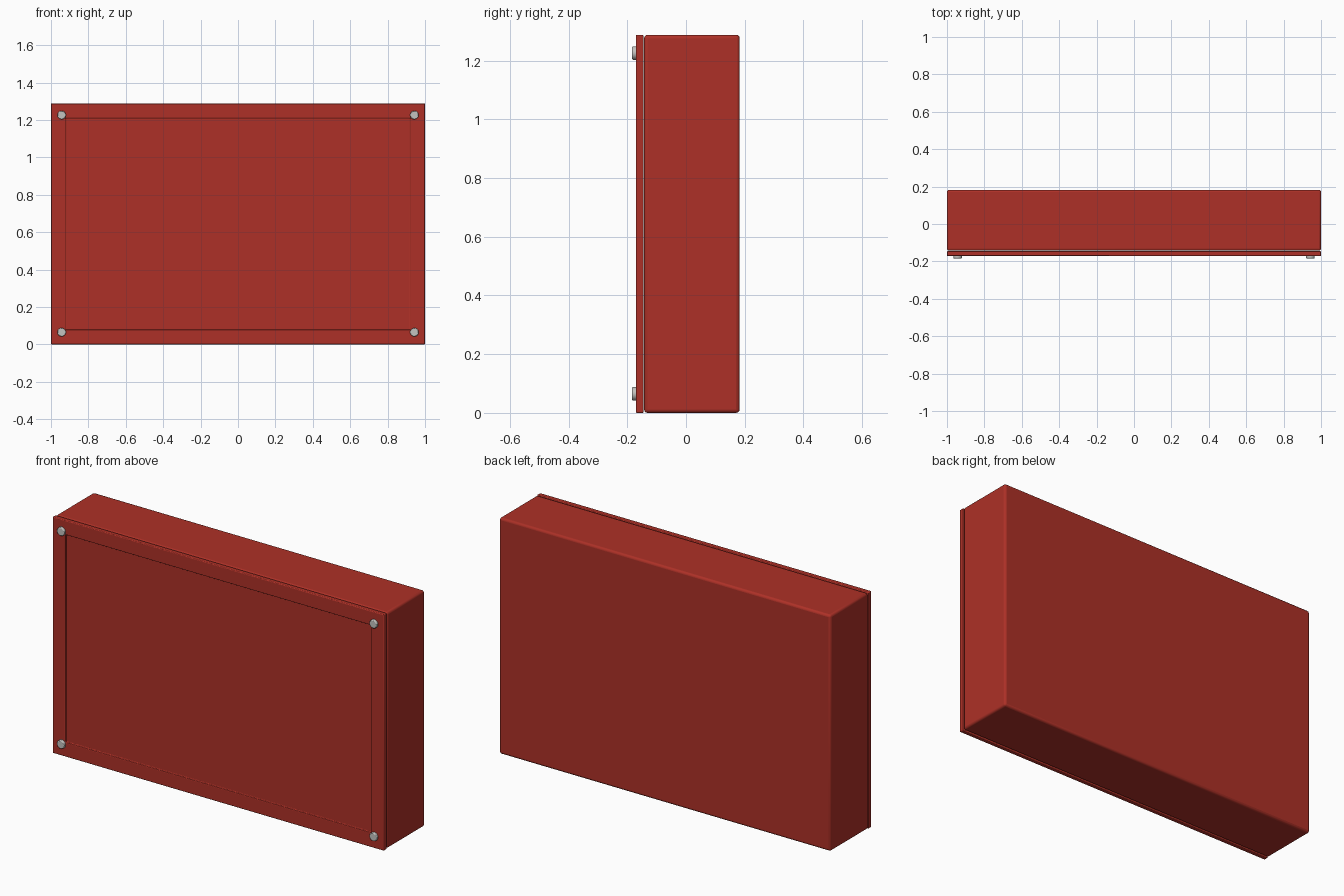
import bpy, bmesh, math
from mathutils import Matrix, Vector

if "Cube" in bpy.data.objects:
    bpy.data.objects.remove(bpy.data.objects["Cube"])


def material(name, rgb):
    m = bpy.data.materials.new(name)
    m.diffuse_color = (*rgb, 1)
    m.use_nodes = True
    m.node_tree.nodes["Principled BSDF"].inputs["Base Color"].default_value = m.diffuse_color
    return m


RED = material("enclosure red", (0.42, 0.03, 0.02))
STEEL = material("screw steel", (0.55, 0.55, 0.53))
H = 1.288


def finish(bm, name, mat, bevel, segments=3):
    bmesh.ops.recalc_face_normals(bm, faces=bm.faces)
    me = bpy.data.meshes.new(name)
    bm.to_mesh(me)
    bm.free()
    me.materials.append(mat)
    ob = bpy.data.objects.new(name, me)
    bpy.context.collection.objects.link(ob)
    mod = ob.modifiers.new("rounded edges", 'BEVEL')
    mod.width, mod.segments = bevel, segments
    mod.limit_method = 'ANGLE'
    mod.angle_limit = math.radians(40)
    bpy.ops.object.select_all(action='DESELECT')
    bpy.context.view_layer.objects.active = ob
    ob.select_set(True)
    bpy.ops.object.shade_smooth_by_angle(angle=math.radians(35))
    return ob


def box(y0, y1):
    bm = bmesh.new()
    bmesh.ops.create_cube(bm, size=1)
    for v in bm.verts:
        v.co = Vector((v.co.x * 2, y0 + (v.co.y + 0.5) * (y1 - y0), (v.co.z + 0.5) * H))
    return bm


# Deep case behind the cover
finish(box(-0.143, 0.183), "case", RED, 0.012)

# Cover plate with a shallow recessed front panel
bm = box(-0.171, -0.145)
front = min(bm.faces, key=lambda f: f.calc_center_median().y)
bmesh.ops.inset_region(bm, faces=[front], thickness=0.11)
ext = bmesh.ops.extrude_face_region(bm, geom=[front])
bmesh.ops.translate(bm, vec=(0, 0.01, 0),
                    verts=[g for g in ext["geom"] if isinstance(g, bmesh.types.BMVert)])
if front.is_valid:
    bmesh.ops.delete(bm, geom=[front], context='FACES_ONLY')
finish(bm, "cover", RED, 0.004)

# Corner screws with rounded heads
for side, sx in (("left", -1), ("right", 1)):
    for level, z in (("lower", 0.065), ("upper", 1.226)):
        bm = bmesh.new()
        bmesh.ops.create_cone(bm, cap_ends=True, segments=24, radius1=0.023,
                              radius2=0.023, depth=0.018,
                              matrix=Matrix.Translation((sx * 0.943, -0.175, z))
                              @ Matrix.Rotation(math.pi / 2, 4, 'X'))
        finish(bm, f"{side}_{level}_screw", STEEL, 0.004, 2)
